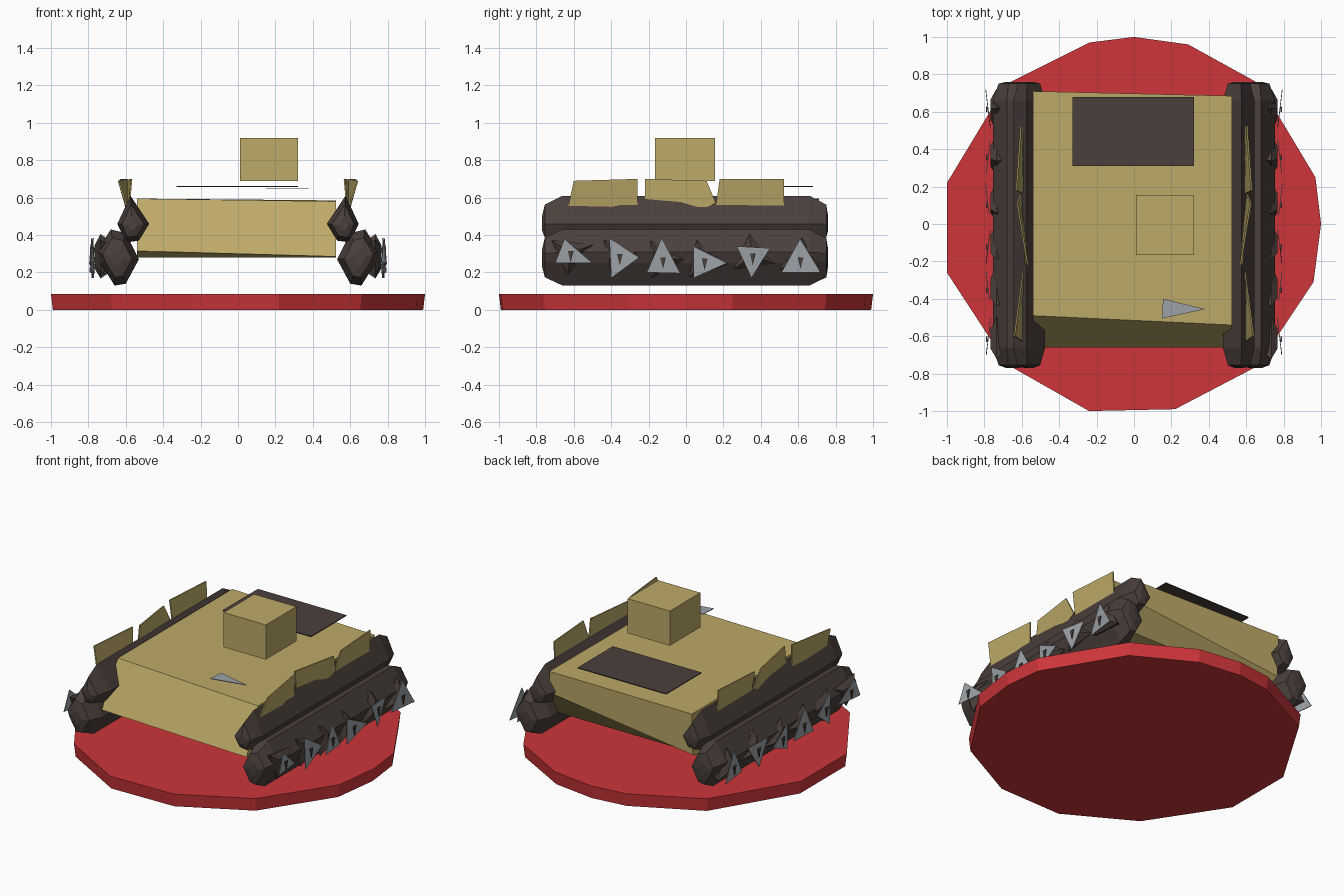
import bpy, bmesh, math
from mathutils import Vector

cube = bpy.data.objects.get("Cube")
if cube:
    bpy.data.objects.remove(cube, do_unlink=True)


def material(name, rgb):
    m = bpy.data.materials.new(name)
    m.use_nodes = True
    m.diffuse_color = (*rgb, 1)
    m.node_tree.nodes["Principled BSDF"].inputs["Base Color"].default_value = (*rgb, 1)
    return m


TAN = material("sand tan", (.51, .40, .14))
RED = material("base red", (.61, .036, .042))
DARK = material("track brown", (.069, .051, .045))
GREY = material("steel grey", (.33, .36, .39))


def loft(name, rings, mat):
    """Bridge rings of equal length and cap both ends."""
    bm = bmesh.new()
    loops = [[bm.verts.new(p) for p in ring] for ring in rings]
    n = len(loops[0])
    for a, b in zip(loops, loops[1:]):
        for i in range(n):
            j = (i + 1) % n
            bm.faces.new((a[i], a[j], b[j], b[i]))
    bm.faces.new(loops[0])
    bm.faces.new(loops[-1])
    bmesh.ops.recalc_face_normals(bm, faces=bm.faces)
    mesh = bpy.data.meshes.new(name)
    bm.to_mesh(mesh)
    bm.free()
    mesh.materials.append(mat)
    obj = bpy.data.objects.new(name, mesh)
    bpy.context.collection.objects.link(obj)
    return obj


def plate(name, pts, mat, offset):
    """Thin sheet: an outline pushed along the offset."""
    off = Vector(offset)
    return loft(name, [[Vector(p) for p in pts], [Vector(p) + off for p in pts]], mat)


def box(name, lo, hi, mat):
    ring = [(lo[0], lo[1]), (hi[0], lo[1]), (hi[0], hi[1]), (lo[0], hi[1])]
    return loft(name, [[(x, y, z) for x, y in ring] for z in (lo[2], hi[2])], mat)


# Irregular faceted base
outline = [(-1, .22), (-.68, .75), (-.24, .97), (0, 1), (.29, .96), (.67, .75), (.97, .25),
           (1, 0), (.96, -.31), (.66, -.76), (.22, -.99), (-.24, -1), (-.68, -.75), (-1, -.26)]
loft("base", [[(x * k, y * k, z) for x, y in outline] for z, k in ((0, .99), (.085, 1))], RED)

# Slightly skewed hull with a sloped front
hull_right = [(-.49, .595), (-.66, .315), (-.6, .28), (.6, .28), (.7, .32), (.71, .595)]
hull_left = [(-.54, .58), (-.66, .285), (-.6, .28), (.6, .28), (.68, .44), (.685, .585)]
loft("hull", [[(x, y, z) for y, z in side]
              for x, side in ((-.54, hull_right), (.525, hull_left))], TAN)

# Floating cabin, rear hatch and front marker
box("cabin", (.01, -.165, .69), (.32, .155, .92), TAN)
box("rear_hatch", (-.33, .31, .657), (.32, .68, .663), DARK)
plate("front_marker", [(.155, -.4, .645), (.38, -.455, .645), (.15, -.505, .645)],
      GREY, (0, 0, .004))

# Track cross-sections (x, z) for the upper and lower runs
upper = [(.575, .61), (.645, .46), (.6, .36), (.53, .37), (.475, .46)]
lower = [(.6, .41), (.68, .43), (.755, .31), (.735, .25), (.66, .13), (.6, .14), (.53, .27)]
ends = ((-.77, .3), (-.755, .7), (-.66, 1), (.66, 1), (.75, .7), (.76, .3))

# Armour flaps: corners as (x, y, z)
flaps = [
    [(.59, -.63, .55), (.635, -.6, .69), (.59, -.26, .7), (.59, -.26, .55), (.59, -.37, .535)],
    [(.58, -.22, .54), (.565, -.22, .7), (.62, .11, .69), (.6, .16, .57), (.59, .05, .525)],
    [(.59, .16, .56), (.625, .18, .7), (.6, .525, .7), (.59, .525, .535)],
]

# Side spikes: triangle corners as (y, z)
spikes = [
    [(-.65, .38), (-.7, .25), (-.5, .25)],
    [(-.41, .385), (-.25, .28), (-.4, .17)],
    [(-.13, .385), (-.21, .2), (-.03, .195)],
    [(.04, .34), (.04, .17), (.22, .25)],
    [(.27, .34), (.45, .33), (.35, .17)],
    [(.61, .38), (.51, .2), (.72, .2)],
]

for s, side in ((1, "left"), (-1, "right")):
    for part, prof in (("upper", upper), ("lower", lower)):
        cx = sum(p[0] for p in prof) / len(prof)
        cz = sum(p[1] for p in prof) / len(prof)
        loft(f"{side}_{part}_track",
             [[(s * (cx + (x - cx) * k), y, cz + (z - cz) * k) for x, z in prof]
              for y, k in ends], DARK)

    for i, pts in enumerate(flaps):
        plate(f"{side}_flap_{i}", [(s * x, y, z) for x, y, z in pts], TAN, (s * .008, 0, 0))

    for i, tri in enumerate(spikes):
        cy = sum(p[0] for p in tri) / 3
        cz = sum(p[1] for p in tri) / 3
        # Steel triangle, tilted alternately
        tilt = .12 if i % 2 else -.12
        pts = [(s * (.778 + (y - cy) * tilt), y, z) for y, z in tri]
        plate(f"{side}_steel_spike_{i}", pts, GREY, (s * .004, 0, 0))
        # Dark three-sided lug behind it
        turn = i * 1.9 + .4
        ring = [(math.cos(turn + k * math.tau / 3), math.sin(turn + k * math.tau / 3))
                for k in range(3)]
        loft(f"{side}_track_lug_{i}",
             [[(s * x, cy + r * c, cz + .01 + r * .9 * d) for c, d in ring]
              for x, r in ((.64, .05), (.735, .13), (.768, .06))], DARK)
        # Small dark pin in the middle
        plate(f"{side}_spike_pin_{i}",
              [(s * .784, cy - .015, cz + .02), (s * .784, cy + .015, cz + .02),
               (s * .784, cy, cz - .04)], DARK, (s * .006, 0, 0))
